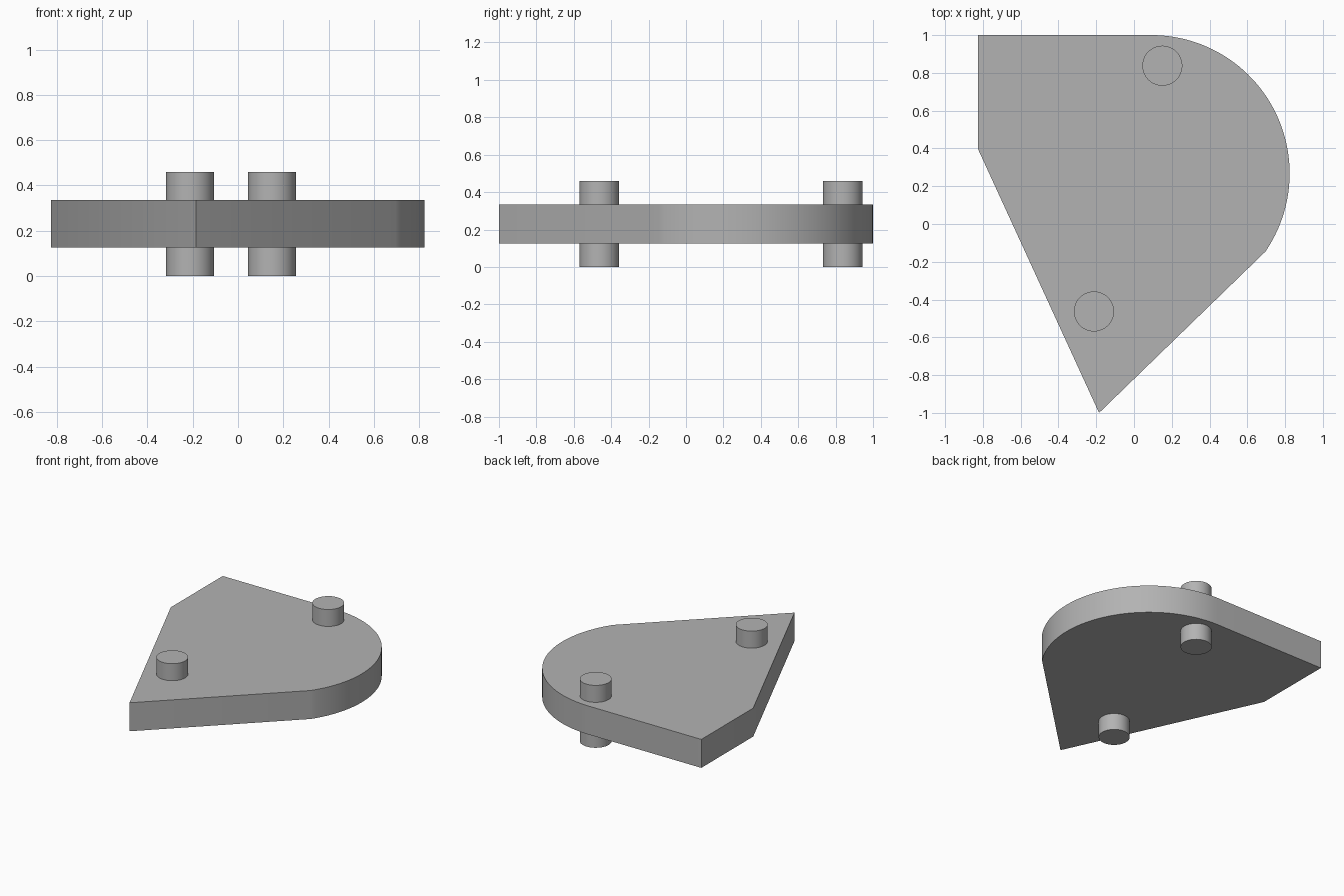
import bpy
import bmesh
from math import cos, sin, radians

cube = bpy.data.objects.get("Cube")
if cube:
    bpy.data.objects.remove(cube, do_unlink=True)

# Single plain grey
GREY = (0.45, 0.45, 0.45, 1)
grey = bpy.data.materials.new("plain grey")
grey.use_nodes = True
grey.diffuse_color = GREY
grey.node_tree.nodes["Principled BSDF"].inputs["Base Color"].default_value = GREY


def extrude_profile(name, points, bottom, top):
    """Upright prism from a counter-clockwise outline."""
    mesh = bpy.data.meshes.new(name)
    bm = bmesh.new()
    face = bm.faces.new([bm.verts.new((x, y, bottom)) for x, y in points])
    result = bmesh.ops.extrude_face_region(bm, geom=[face])
    raised = [g for g in result["geom"] if isinstance(g, bmesh.types.BMVert)]
    bmesh.ops.translate(bm, verts=raised, vec=(0, 0, top - bottom))
    bmesh.ops.recalc_face_normals(bm, faces=bm.faces)
    bm.to_mesh(mesh)
    bm.free()
    mesh.materials.append(grey)
    obj = bpy.data.objects.new(name, mesh)
    bpy.context.collection.objects.link(obj)
    bpy.ops.object.select_all(action='DESELECT')
    obj.select_set(True)
    bpy.context.view_layer.objects.active = obj
    bpy.ops.object.shade_smooth_by_angle(angle=radians(30))
    return obj


def arc(cx, cy, radius, start, end, steps):
    angles = [radians(start + (end - start) * i / steps) for i in range(steps + 1)]
    return [(cx + radius * cos(a), cy + radius * sin(a)) for a in angles]


# Plate: pointed front, straight left edges, rounded on the other side
rounded_side = arc(0.092, 0.268, 0.732, -34.5, 90, 48)
outline = [(-0.185, -1)] + rounded_side + [(-0.825, 1), (-0.825, 0.395)]
extrude_profile("plate", outline, 0.125, 0.335)

# Pins passing right through the plate
for name, x, y in (("front_pin", -0.212, -0.463), ("back_pin", 0.15, 0.838)):
    extrude_profile(name, arc(x, y, 0.106, 0, 352.5, 47), 0, 0.46)
